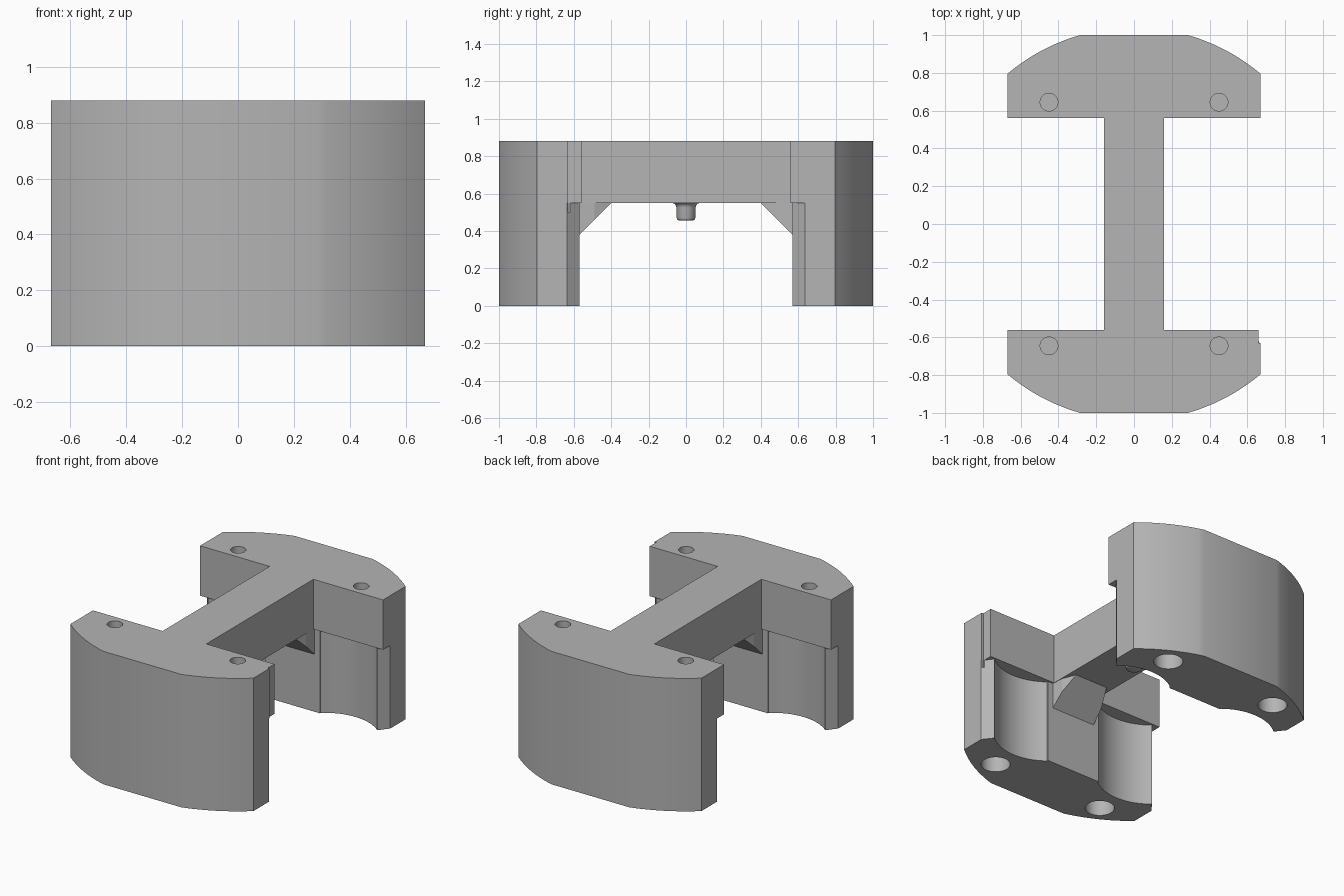
import bpy
import bmesh
from math import sqrt, sin, cos, pi, asin

cube = bpy.data.objects.get("Cube")
if cube:
    bpy.data.objects.remove(cube, do_unlink=True)

GREY = (0.46, 0.46, 0.46, 1)
grey = bpy.data.materials.new("plain grey")
grey.use_nodes = True
grey.diffuse_color = GREY
grey.node_tree.nodes["Principled BSDF"].inputs["Base Color"].default_value = GREY

HALF_X, TOP, SHELF = 0.67, 0.88, 0.55


def finish(name, bm):
    bmesh.ops.recalc_face_normals(bm, faces=bm.faces)
    mesh = bpy.data.meshes.new(name)
    bm.to_mesh(mesh)
    bm.free()
    mesh.materials.append(grey)
    obj = bpy.data.objects.new(name, mesh)
    bpy.context.collection.objects.link(obj)
    return obj


def prism(name, outline, z0, z1):
    bm = bmesh.new()
    face = bm.faces.new([bm.verts.new((x, y, z0)) for x, y in outline])
    grown = bmesh.ops.extrude_face_region(bm, geom=[face])["geom"]
    verts = [v for v in grown if isinstance(v, bmesh.types.BMVert)]
    bmesh.ops.translate(bm, vec=(0, 0, z1 - z0), verts=verts)
    return finish(name, bm)


def disc(x, y, radius, steps=32):
    return [(x + radius * cos(2 * pi * i / steps), y + radius * sin(2 * pi * i / steps))
            for i in range(steps)]


def quartered(path):
    """Mirror a path in the +x +y quarter into a closed outline."""
    half = path + [(-x, y) for x, y in reversed(path)]
    return half + [(-x, -y) for x, y in half]


def select_only(obj):
    bpy.ops.object.select_all(action="DESELECT")
    obj.select_set(True)
    bpy.context.view_layer.objects.active = obj


def cut(obj, cutter):
    cutter.hide_render = True
    mod = obj.modifiers.new("cut", "BOOLEAN")
    mod.operation, mod.solver, mod.object = "DIFFERENCE", "EXACT", cutter
    select_only(obj)
    bpy.ops.object.modifier_apply(modifier=mod.name)
    bpy.data.objects.remove(cutter, do_unlink=True)


def smooth(obj, angle=0.35):
    select_only(obj)
    bpy.ops.object.shade_smooth_by_angle(angle=angle)


# Body: two rounded end blocks joined by a straight beam
R = 1.04
xs = [HALF_X + (0.28 - HALF_X) * i / 10 for i in range(10)]
outer = [(x, sqrt(R * R - x * x)) for x in xs] + [(0.285, 1.0)]
body = prism("body", quartered([(0.16, 0.56), (HALF_X, 0.56)] + outer), 0, TOP)

# Space under the beam, with a round scoop each side of a middle tab
cx, cy, r = 0.405, 0.32, 0.33
a0, a1 = asin(0.215 / r), -asin(0.205 / r)
scoop = [(cx + r * sin(a0 + (a1 - a0) * i / 16), cy + r * cos(a0 + (a1 - a0) * i / 16))
         for i in range(17)]
space = [(0.8, 0.635), (HALF_X, 0.635)] + scoop + [(0.2, 0.57)]
cut(body, prism("space_cutter", quartered(space), -0.1, SHELF))

# Small screw holes through the shelves, wide pockets in the feet
for sx in (-1, 1):
    for sy in (-1, 1):
        cut(body, prism("screw_cutter", disc(sx * 0.45, sy * 0.645, 0.047), SHELF, 1))
        cut(body, prism("pocket_cutter", disc(sx * 0.41, sy * 0.81, 0.088), -0.1, 0.3))

# Shallow relief on one shelf corner
relief = [(0.658, -0.63), (0.8, -0.63), (0.8, -0.5), (0.658, -0.5)]
cut(body, prism("relief_cutter", relief, SHELF - 0.05, 1))
smooth(body)

# Gussets: sloped braces between tabs and beam, narrowing towards the middle
for name, s in (("front_gusset", -1), ("back_gusset", 1)):
    bm = bmesh.new()
    rows = []
    for y, low, half in ((0.60, 0.38, 0.16), (0.57, 0.38, 0.16),
                         (0.49, 0.46, 0.155), (0.40, 0.55, 0.12)):
        rows.append([bm.verts.new((x, s * y, z)) for x, z in
                     ((-half, low), (half, low), (half, 0.57), (-half, 0.57))])
    for a, b in zip(rows, rows[1:]):
        for i in range(4):
            j = (i + 1) % 4
            bm.faces.new((a[i], a[j], b[j], b[i]))
    bm.faces.new(rows[0])
    bm.faces.new(rows[-1])
    finish(name, bm)

# Centre pin: turned peg with a flared root and rounded tip
profile = [(0, 0.455), (0.035, 0.455), (0.046, 0.46), (0.051, 0.472), (0.051, 0.525),
           (0.055, 0.538), (0.063, 0.546), (0.075, 0.55), (0.075, 0.56), (0, 0.56)]
bm = bmesh.new()
points = [bm.verts.new((x, 0, z)) for x, z in profile]
edges = [bm.edges.new(pair) for pair in zip(points, points[1:])]
bmesh.ops.spin(bm, geom=points + edges, cent=(0, 0, 0), axis=(0, 0, 1),
               angle=2 * pi, steps=32)
bmesh.ops.remove_doubles(bm, verts=bm.verts, dist=0.0005)
smooth(finish("centre_pin", bm), 0.7)
